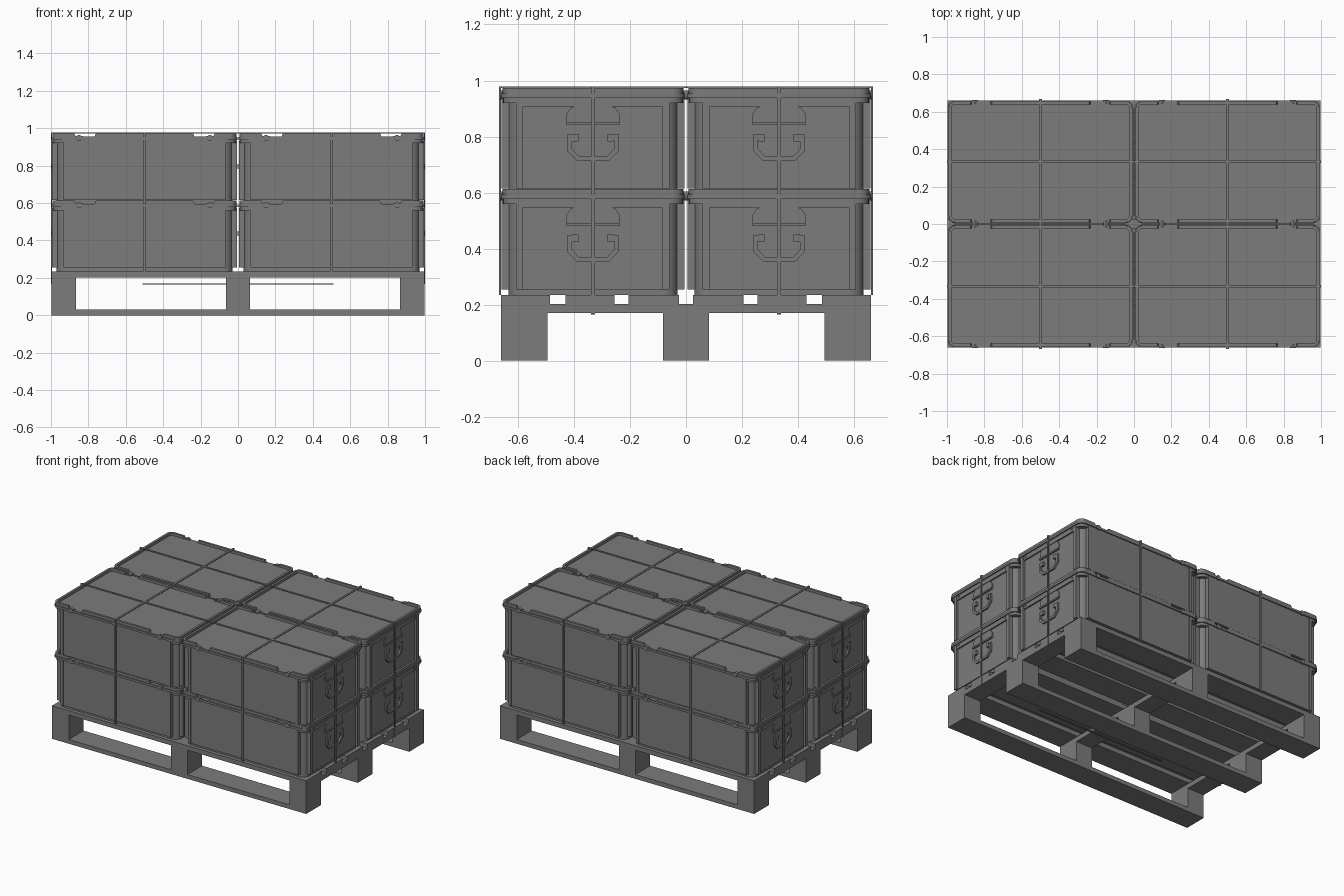
import bpy, bmesh, math
from mathutils import Matrix, Vector

if "Cube" in bpy.data.objects:
    bpy.data.objects.remove(bpy.data.objects["Cube"], do_unlink=True)

grey = bpy.data.materials.new("mid_grey")
grey.use_nodes = True
grey.diffuse_color = (0.2, 0.2, 0.2, 1)
grey.node_tree.nodes["Principled BSDF"].inputs["Base Color"].default_value = (0.2, 0.2, 0.2, 1)


def box(bm, x0, x1, y0, y1, z0, z1):
    size = (x1 - x0, y1 - y0, z1 - z0)
    mid = ((x0 + x1) / 2, (y0 + y1) / 2, (z0 + z1) / 2)
    bmesh.ops.create_cube(bm, size=1, matrix=Matrix.Translation(mid) @ Matrix.Diagonal((*size, 1)))


def extrude(bm, pts, vec):
    """Closed prism from a planar outline."""
    face = bm.faces.new([bm.verts.new(p) for p in pts])
    res = bmesh.ops.extrude_face_region(bm, geom=[face])
    bmesh.ops.translate(bm, vec=vec, verts=[v for v in res["geom"] if isinstance(v, bmesh.types.BMVert)])


def rounded(bm, hx, hy, r, z0, z1):
    """Upright slab with rounded corners."""
    pts = []
    for q, (sx, sy) in enumerate([(1, 1), (-1, 1), (-1, -1), (1, -1)]):
        for i in range(6):
            a = math.radians(q * 90 + i * 18)
            pts.append((sx * (hx - r) + r * math.cos(a), sy * (hy - r) + r * math.sin(a), z0))
    extrude(bm, pts, (0, 0, z1 - z0))


def cylinder(bm, center, r, depth, axis):
    rot = Vector((0, 0, 1)).rotation_difference(Vector(axis)).to_matrix().to_4x4()
    bmesh.ops.create_cone(bm, cap_ends=True, segments=12, radius1=r, radius2=r, depth=depth,
                          matrix=Matrix.Translation(center) @ rot)


def finish(bm, name, bevel=0):
    bmesh.ops.recalc_face_normals(bm, faces=bm.faces)
    if bevel:
        edges = [e for e in bm.edges if len(e.link_faces) == 2 and e.calc_face_angle(0) > 1]
        bmesh.ops.bevel(bm, geom=edges, offset=bevel, segments=1, affect='EDGES')
    mesh = bpy.data.meshes.new(name)
    bm.to_mesh(mesh)
    bm.free()
    mesh.materials.append(grey)
    mesh.shade_smooth()
    mesh.set_sharp_from_angle(angle=math.radians(30))
    return mesh


def place(name, mesh, loc=(0, 0, 0)):
    ob = bpy.data.objects.new(name, mesh)
    ob.location = loc
    bpy.context.collection.objects.link(ob)
    return ob


# Pallet: runners, blocks, cross boards and deck boards
PX, PY = 0.997, 0.66
rows = [(-PY, -0.495), (-0.082, 0.082), (0.495, PY)]
cols = [(-PX, -0.865), (-0.065, 0.065), (0.865, PX)]
decks = [(-PY, -0.485), (-0.43, -0.255), (-0.205, -0.025), (0.025, 0.205), (0.255, 0.43), (0.485, PY)]

bm = bmesh.new()
for y0, y1 in rows:
    box(bm, -PX, PX, y0, y1, 0, 0.03)
place("pallet_runners", finish(bm, "pallet_runners"))

bm = bmesh.new()
for y0, y1 in rows:
    for x0, x1 in cols:
        box(bm, x0, x1, y0, y1, 0.03, 0.17)
place("pallet_blocks", finish(bm, "pallet_blocks"))

bm = bmesh.new()
for x0, x1 in cols:
    box(bm, x0, x1, -PY, PY, 0.17, 0.203)
place("pallet_cross_boards", finish(bm, "pallet_cross_boards"))

bm = bmesh.new()
for y0, y1 in decks:
    box(bm, -PX, PX, y0, y1, 0.203, 0.235)
place("pallet_deck_boards", finish(bm, "pallet_deck_boards"))

# Crate, centred on its own origin with its base at z = 0
HX, HY, H, BASE = 0.497, 0.329, 0.36, 0.02
SIGNS = (-1, 1)

# Body: rounded core with raised side panels and corner ribs
bm = bmesh.new()
rounded(bm, HX - 0.027, HY - 0.027, 0.05, 0, H - 0.01)
for s in SIGNS:
    def span(a, b):
        return sorted((s * a, s * b))
    # long sides
    y0, y1 = span(HY - 0.05, HY - 0.008)
    box(bm, -HX + 0.085, HX - 0.085, y0, y1, BASE, H - 0.02)
    # ends
    x0, x1 = span(HX - 0.05, HX - 0.018)
    box(bm, x0, x1, -HY + 0.08, HY - 0.08, BASE, H - 0.02)
    for t in SIGNS:
        a, b = sorted((t * (HX - 0.085), t * (HX - 0.065)))
        y0, y1 = span(HY - 0.05, HY - 0.003)
        box(bm, a, b, y0, y1, BASE, H - 0.02)
        a, b = sorted((t * (HY - 0.08), t * (HY - 0.055)))
        x0, x1 = span(HX - 0.05, HX - 0.003)
        box(bm, a and x0, x1, a, b, BASE, H - 0.02)
    # top band on the ends, with rivets
    x0, x1 = span(HX - 0.04, HX - 0.008)
    box(bm, x0, x1, -HY + 0.08, HY - 0.08, H - 0.048, H - 0.01)
    for y in (-0.23, 0.23):
        cylinder(bm, (s * (HX - 0.008), y, H - 0.028), 0.006, 0.008, (1, 0, 0))
crate_body = finish(bm, "crate_body")

# Lid: stepped rim, plate and raised stacking rails
bm = bmesh.new()
rounded(bm, HX - 0.008, HY - 0.008, 0.045, H - 0.035, H - 0.017)
rounded(bm, HX, HY, 0.045, H - 0.017, H - 0.002)
rounded(bm, HX - 0.004, HY - 0.004, 0.042, H - 0.002, H)
for s in SIGNS:
    y0, y1 = sorted((s * (HY - 0.022), s * (HY - 0.006)))
    x0, x1 = sorted((s * (HX - 0.022), s * (HX - 0.006)))
    for a, b in ((-0.26, 0.26), (-HX + 0.04, -0.375), (0.375, HX - 0.04)):
        extrude(bm, [(a - 0.008, y0, H - 0.003), (b + 0.008, y0, H - 0.003),
                     (b, y0, H + 0.018), (a, y0, H + 0.018)], (0, y1 - y0, 0))
    box(bm, x0, x1, -HY + 0.04, HY - 0.04, H - 0.003, H + 0.018)
    # curved rail at each corner
    for t in SIGNS:
        arc = [(r, math.radians(18 * i)) for r, order in ((0.036, range(6)), (0.02, range(5, -1, -1)))
               for i in order]
        extrude(bm, [(s * (HX - 0.042 + r * math.cos(a)), t * (HY - 0.042 + r * math.sin(a)), H - 0.003)
                     for r, a in arc], (0, 0, 0.021))
crate_lid = finish(bm, "crate_lid")

# Latches: small hinge knobs on the long sides
bm = bmesh.new()
for s in SIGNS:
    for x in (-0.35, 0.35):
        cylinder(bm, (x, s * (HY - 0.008), H - 0.007), 0.016, 0.022, (0, 1, 0))
        box(bm, x - 0.022, x + 0.022, s * (HY - 0.012) - 0.008, s * (HY - 0.012) + 0.008, H - 0.004, H + 0.004)
crate_latches = finish(bm, "crate_latches")

# Handles: a chamfered bail hanging below an arched grip cover
bail = [(0.055, 0.20), (0.055, 0.212), (0.093, 0.212), (0.093, 0.155), (0.056, 0.118)]
inner = [(0.049, 0.134), (0.075, 0.161), (0.075, 0.192), (0.072, 0.194), (0.055, 0.194)]
bm = bmesh.new()
for s in SIGNS:
    x = s * (HX - 0.02)
    right = bail[1:] + [(0, 0.118), (0, 0.134)] + inner
    for t in SIGNS:
        extrude(bm, [(x + s * 0.006, t * y, z) for y, z in right], (s * 0.012, 0, 0))
        # hinge lugs
        y0, y1 = sorted((t * 0.052, t * 0.074))
        box(bm, min(x, x + s * 0.019), max(x, x + s * 0.019), y0, y1, 0.188, 0.215)
    cover = [(-0.095, 0.248), (0.095, 0.248), (0.095, 0.285), (0.08, 0.308), (0.065, 0.313),
             (-0.065, 0.313), (-0.08, 0.308), (-0.095, 0.285)]
    extrude(bm, [(x, y, z) for y, z in cover], (s * 0.008, 0, 0))
    box(bm, min(x, x + s * 0.014), max(x, x + s * 0.014), -0.095, 0.095, 0.246, 0.257)
crate_handles = finish(bm, "crate_handles")

for level, z in (("lower", 0.235), ("upper", 0.595)):
    for sx, side in ((-1, "right"), (1, "left")):
        for sy, end in ((-1, "front"), (1, "back")):
            for mesh in (crate_body, crate_lid, crate_latches, crate_handles):
                place(f"{mesh.name}_{level}_{end}_{side}", mesh, (sx * 0.5, sy * 0.332, z))

# Binding straps: two lengthwise, two crosswise
W, TOP = 0.007, 0.978
bm = bmesh.new()
for s in SIGNS:
    y0, y1 = s * 0.332 - W, s * 0.332 + W
    box(bm, -1, 1, y0, y1, TOP - 0.005, TOP)
    box(bm, -0.51, 0.51, y0, y1, 0.165, 0.169)
    for e in SIGNS:
        x0, x1 = sorted((e * 0.995, e))
        box(bm, x0, x1, y0, y1, 0.167, TOP)
place("lengthwise_straps", finish(bm, "lengthwise_straps"))

bm = bmesh.new()
for s in SIGNS:
    x0, x1 = s * 0.5 - W, s * 0.5 + W
    box(bm, x0, x1, -0.667, 0.667, TOP - 0.005, TOP)
    for e in SIGNS:
        y0, y1 = sorted((e * 0.66, e * 0.667))
        box(bm, x0, x1, y0, y1, 0.235, TOP)
place("crosswise_straps", finish(bm, "crosswise_straps"))
